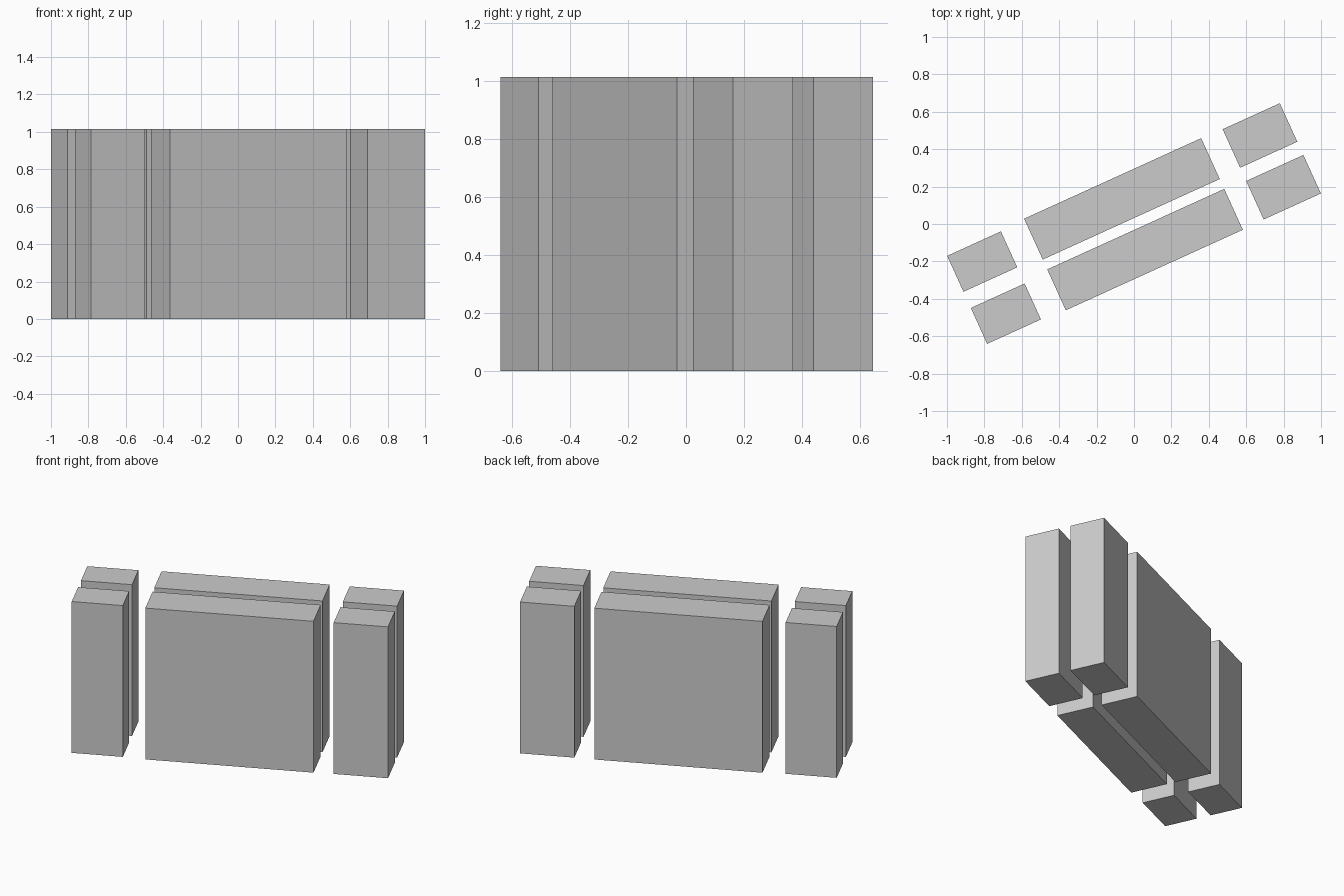
import bpy
import bmesh
from math import radians
from mathutils import Matrix, Vector

if "Cube" in bpy.data.objects:
    bpy.data.objects.remove(bpy.data.objects["Cube"])

HEIGHT = 1.015
TURN = Matrix.Rotation(radians(24.45), 4, 'Z')


def block(name, along, across, length, width):
    """Upright block placed along/across the turned axis of the group."""
    bm = bmesh.new()
    bmesh.ops.create_cube(bm, size=1.0)
    bmesh.ops.scale(bm, vec=(length, width, HEIGHT), verts=bm.verts)
    bmesh.ops.translate(bm, vec=(0, 0, HEIGHT / 2), verts=bm.verts)
    mesh = bpy.data.meshes.new(name)
    bm.to_mesh(mesh)
    bm.free()
    obj = bpy.data.objects.new(name, mesh)
    obj.matrix_world = TURN @ Matrix.Translation(Vector((along, across, 0)))
    bpy.context.collection.objects.link(obj)
    return obj


# Two parallel rows, each a long middle block between two end blocks
for row, side in (("front", -1), ("back", 1)):
    block(f"{row}_left_block", -0.822, side * 0.153, 0.316, 0.211)
    block(f"{row}_middle_block", -0.003, side * 0.149, 1.04, 0.24)
    block(f"{row}_right_block", 0.809, side * 0.152, 0.336, 0.226)
